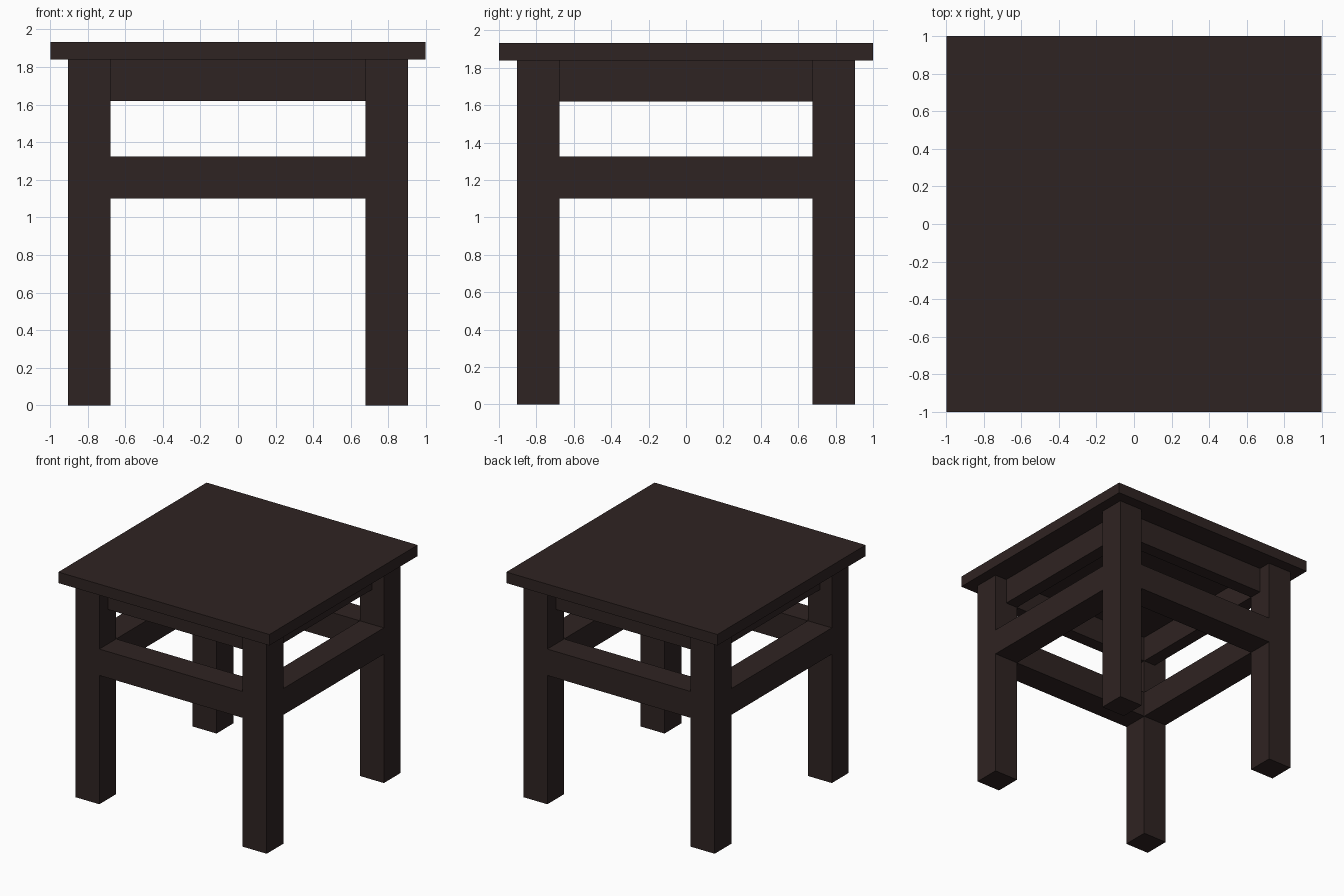
import bpy
from mathutils import Matrix, Vector

cube = bpy.data.objects.get("Cube")
if cube:
    bpy.data.objects.remove(cube, do_unlink=True)

# Dark stained wood
wood = bpy.data.materials.new("dark_brown_wood")
wood.use_nodes = True
colour = (0.028, 0.017, 0.016, 1)
wood.diffuse_color = colour
bsdf = next(n for n in wood.node_tree.nodes if n.type == "BSDF_PRINCIPLED")
bsdf.inputs["Base Color"].default_value = colour


def box(name, low, high):
    low, high = Vector(low), Vector(high)
    bpy.ops.mesh.primitive_cube_add(size=1)
    obj = bpy.context.object
    obj.name = name
    size = high - low
    obj.data.transform(Matrix.Translation((low + high) / 2) @ Matrix.Diagonal((*size, 1)))
    obj.data.materials.append(wood)
    return obj


INNER, OUTER = 0.677, 0.904    # leg faces, measured from the centre
APRON = 0.79                   # recessed outer face of the aprons
SEAT_BOTTOM, SEAT_TOP = 1.84, 1.934

# Seat board
box("seat", (-0.997, -1, SEAT_BOTTOM), (0.997, 1, SEAT_TOP))

# Four square legs
for sx, side in ((-1, "right"), (1, "left")):
    for sy, end in ((-1, "front"), (1, "back")):
        x = sorted((sx * INNER, sx * OUTER))
        y = sorted((sy * INNER, sy * OUTER))
        box(f"{end}_{side}_leg", (x[0], y[0], 0), (x[1], y[1], SEAT_BOTTOM))


# Thick rails flush with the legs, and thin recessed aprons under the seat
def crosspiece(part, outer, bottom, top):
    for s, end, side in ((-1, "front", "right"), (1, "back", "left")):
        a, b = sorted((s * INNER, s * outer))
        box(f"{end}_{part}", (-INNER, a, bottom), (INNER, b, top))
        box(f"{side}_{part}", (a, -INNER, bottom), (b, INNER, top))


crosspiece("rail", OUTER, 1.1, 1.325)
crosspiece("apron", APRON, 1.62, SEAT_BOTTOM)
